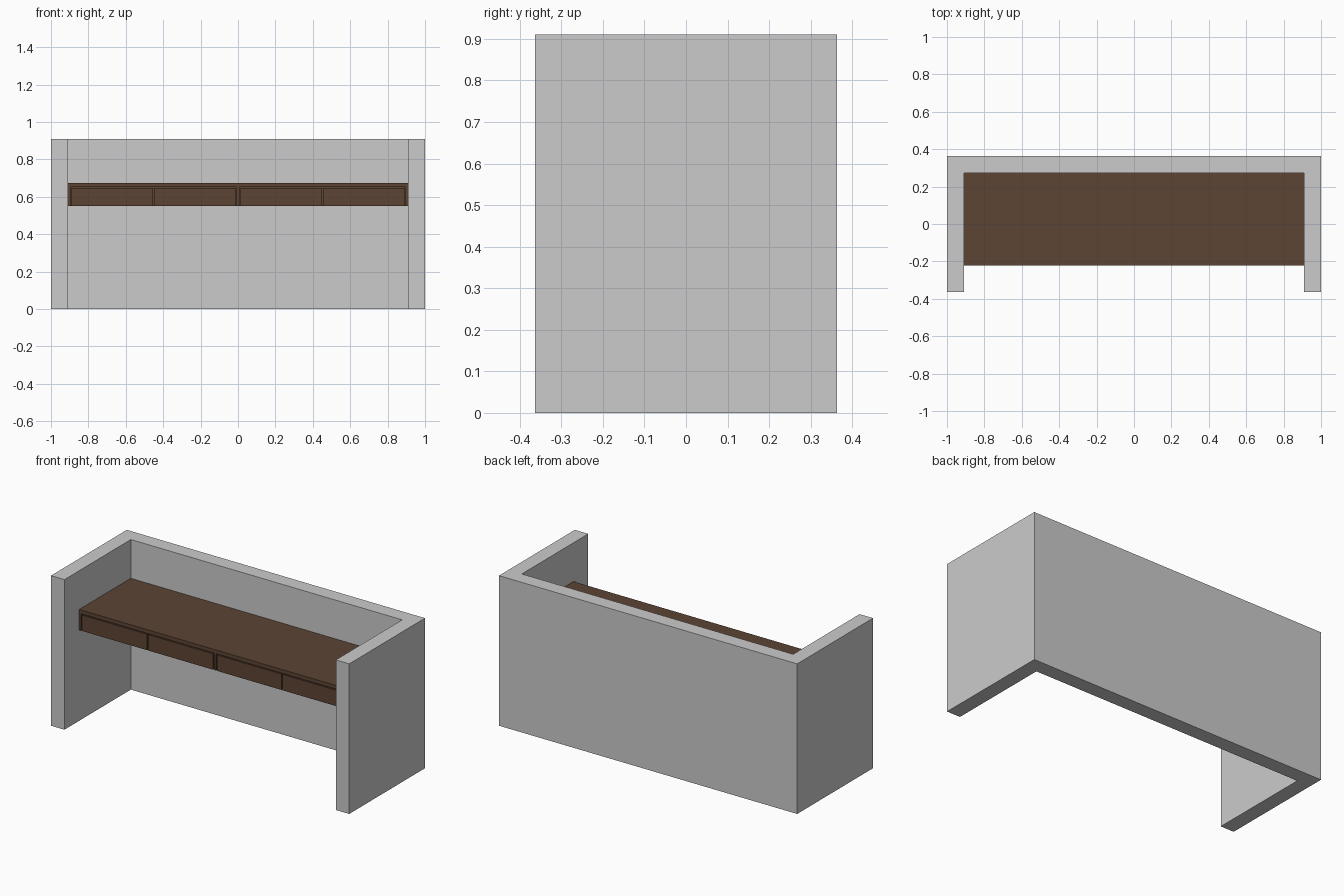
import bpy, bmesh
from mathutils import Vector

if "Cube" in bpy.data.objects:
    bpy.data.objects.remove(bpy.data.objects["Cube"])

brown = bpy.data.materials.new("dark_wood")
brown.diffuse_color = (0.107, 0.058, 0.034, 1)
brown.use_nodes = True
brown.node_tree.nodes["Principled BSDF"].inputs["Base Color"].default_value = brown.diffuse_color


def finish(name, bm, mat=None):
    bmesh.ops.recalc_face_normals(bm, faces=bm.faces)
    mesh = bpy.data.meshes.new(name)
    bm.to_mesh(mesh)
    bm.free()
    if mat:
        mesh.materials.append(mat)
    obj = bpy.data.objects.new(name, mesh)
    bpy.context.collection.objects.link(obj)
    return obj


def box_bm(x0, x1, y0, y1, z0, z1):
    bm = bmesh.new()
    bmesh.ops.create_cube(bm, size=1)
    for v in bm.verts:
        v.co = Vector((x0 if v.co.x < 0 else x1,
                       y0 if v.co.y < 0 else y1,
                       z0 if v.co.z < 0 else z1))
    return bm


def box(name, *dims):
    return finish(name, box_bm(*dims), brown)


# U-shaped surround, extruded upward from its plan
W, D, H, T = 1.0, 0.363, 0.91, 0.09
bm = bmesh.new()
plan = [(-W, -D), (-W, D), (W, D), (W, -D),
        (W - T, -D), (W - T, D - T), (-W + T, D - T), (-W + T, -D)]
base = bm.faces.new([bm.verts.new((x, y, 0)) for x, y in plan])
ext = bmesh.ops.extrude_face_region(bm, geom=[base], use_keep_orig=True)
bmesh.ops.translate(bm, vec=(0, 0, H),
                    verts=[v for v in ext["geom"] if isinstance(v, bmesh.types.BMVert)])
finish("surround", bm)

# Desk carcass: top, ends, centre divider, back rail
X, FRONT, BACK = W - T, -0.222, D - T
LOW, MID, TOP = 0.55, 0.652, 0.675
box("desk_top", -X, X, FRONT, BACK, MID, TOP)
for side, s in (("left", -1), ("right", 1)):
    a, b = sorted((s * X, s * (X - 0.014)))
    box(side + "_end_panel", a, b, FRONT, BACK, LOW, MID)
box("centre_divider", -0.007, 0.007, FRONT, BACK, LOW, MID)
box("back_rail", -X + 0.014, X - 0.014, BACK - 0.015, BACK, LOW, MID)

# Four open-topped drawers, two per bay
GAP, WALL = 0.006, 0.014
bay0, bay1 = 0.007 + GAP, X - 0.014 - GAP
mid = (bay0 + bay1) / 2
for s in (-1, 1):
    for i, (a, b) in enumerate(((bay0, mid - GAP / 2), (mid + GAP / 2, bay1))):
        x0, x1 = sorted((s * a, s * b))
        bm = box_bm(x0, x1, FRONT, BACK - 0.02, LOW, MID - GAP)
        bm.normal_update()
        top = max(bm.faces, key=lambda f: f.calc_center_median().z)
        bmesh.ops.inset_region(bm, faces=[top], thickness=WALL)
        ext = bmesh.ops.extrude_discrete_faces(bm, faces=[top])
        bmesh.ops.translate(bm, verts=ext["faces"][0].verts,
                            vec=(0, 0, -(MID - GAP - LOW - WALL)))
        finish("drawer_%s_%d" % ("left" if s < 0 else "right", i + 1), bm, brown)
